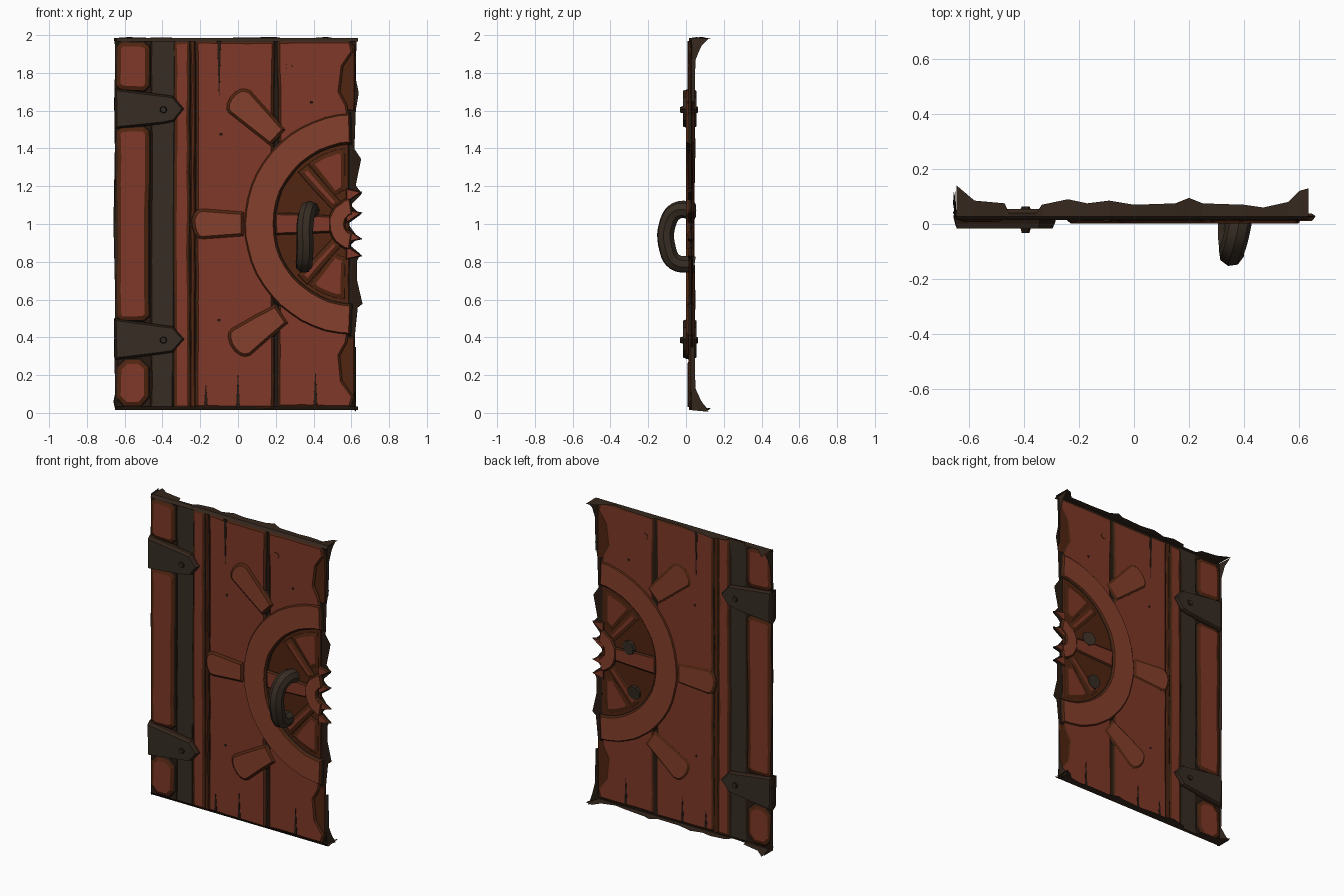
import bpy, bmesh, math, random
from mathutils import Vector

random.seed(4)
if "Cube" in bpy.data.objects:
    bpy.data.objects.remove(bpy.data.objects["Cube"], do_unlink=True)

MID = 0.028            # depth of the door's core sheet
CX, CZ = 0.62, 1.0     # centre of the carved wheel


def material(name, rgb):
    m = bpy.data.materials.new(name)
    m.use_nodes = True
    m.diffuse_color = (*rgb, 1)
    m.node_tree.nodes["Principled BSDF"].inputs["Base Color"].default_value = (*rgb, 1)
    return m


RED = material("red brown wood", (0.21, 0.04, 0.021))
LIGHT = material("worn wood", (0.235, 0.05, 0.025))
BROWN = material("dark brown wood", (0.08, 0.018, 0.005))
DARK = material("groove black brown", (0.022, 0.011, 0.006))
IRON = material("dark iron", (0.038, 0.026, 0.017))
LIP = material("edge brown", (0.035, 0.02, 0.012))


def make(name, bm, mats):
    me = bpy.data.meshes.new(name)
    bm.to_mesh(me)
    bm.free()
    for m in mats:
        me.materials.append(m)
    ob = bpy.data.objects.new(name, me)
    bpy.context.collection.objects.link(ob)
    return ob


def rough(pts, amp, step=0.13):
    """Split long edges and shake the points for a hand-hewn outline."""
    out = []
    for i, p in enumerate(pts):
        a, b = Vector(p), Vector(pts[(i + 1) % len(pts)])
        n = max(1, int((b - a).length / step))
        out += [a.lerp(b, k / n) + Vector((random.uniform(-amp, amp), random.uniform(-amp, amp)))
                for k in range(n)]
    return out


def plate(name, pts, depth, mat, edge=0.009, worn=0.009, worn_mat=BROWN, amp=0.003, y=MID):
    """Raised piece with a dark edge and a worn bevel, on both faces of the door."""
    bm = bmesh.new()
    outline = rough(pts, amp) if amp else [Vector(p) for p in pts]
    for side, d in ((-1, depth), (1, depth * 0.6)):
        f = bm.faces.new([bm.verts.new((p.x, y, p.y)) for p in outline])
        f.normal_update()
        if f.normal.y * side < 0:
            f.normal_flip()
        for width, share, slot in ((edge, 0.6, 1), (worn, 0.4, 2)):
            res = bmesh.ops.inset_individual(bm, faces=[f], thickness=width,
                                             depth=d * share, use_even_offset=True)
            for r in res["faces"]:
                if r is not f:
                    r.material_index = slot
        f.material_index = 0
    return make(name, bm, (mat, DARK, worn_mat))


def arc(r, a0, a1, n=20):
    return [(CX + r * math.cos(math.radians(a0 + (a1 - a0) * i / n)),
             CZ + r * math.sin(math.radians(a0 + (a1 - a0) * i / n))) for i in range(n + 1)]


def flip(pts):
    return [(x, 2 - z) for x, z in pts]


def box(x0, x1, z0, z1, c=0.012):
    return [(x0 + c, z0), (x1 - c, z0), (x1, z0 + c), (x1, z1 - c),
            (x1 - c, z1), (x0 + c, z1), (x0, z1 - c), (x0, z0 + c)]


def bar(a, b, w0, w1, rounded=True):
    """Tapered bar from a to b, the far end rounded."""
    a, b = Vector(a), Vector(b)
    d = (b - a).normalized()
    s = Vector((-d.y, d.x))
    pts = [a + s * w0, a - s * w0]
    if rounded:
        c = b - d * w1 * 0.7
        for i in range(8):
            t = math.pi * i / 7
            pts.append(c - s * w1 * math.cos(t) + d * w1 * 0.7 * math.sin(t))
    else:
        pts += [b - s * w1, b + s * w1]
    return pts


def disc(x, z, r, n=8):
    return [(x + r * math.cos(math.tau * i / n), z + r * math.sin(math.tau * i / n)) for i in range(n)]


# Core sheet with a splintered right edge
splinters = [(.63, .02), (.61, .22), (.62, .42), (.63, .56), (.66, .58), (.63, .7), (.63, .8),
             (.65, .84), (.59, .89), (.64, .93), (.58, 1), (.65, 1.05), (.6, 1.1), (.66, 1.16),
             (.62, 1.2), (.65, 1.34), (.62, 1.4), (.62, 1.6), (.64, 1.69), (.62, 1.78), (.63, 1.98)]
plate("core_sheet", [(-.65, 1.98), (-.65, .02)] + splinters, 0.002, DARK, 0.002, 0.002, DARK, 0.004)

# Left boards, held between the hinges
for name, z0, z1, c in (("lower", .03, .29, .05), ("middle", .48, 1.52, .03), ("upper", 1.7, 1.97, .03)):
    plate(name + "_left_board", box(-.65, -.465, z0, z1, c), 0.02, RED, 0.01, 0.02)

# Long boards
plate("narrow_board", box(-.345, -.25, .02, 1.975), 0.014, RED, 0.01, 0.012)
plate("groove_board", box(-.255, -.225, .02, 1.975, .004), 0.008, BROWN, 0.004, 0.004)
plate("middle_board", box(-.228, .195, .02, 1.975), 0.016, RED)

# Right boards, cut around the wheel, with worn strips at the broken edge
right = [(.205, 1.975), (.6, 1.975), (.62, 1.91), (.56, 1.83), (.545, 1.7), (.585, 1.63)]
right += arc(.5, 92, 145, 10)
strip = [(.62, 1.95), (.62, 1.6), (.53, 1.6), (.52, 1.95)]
for name, f in (("upper", lambda p: p), ("lower", flip)):
    plate(name + "_right_board", f(right), 0.016, RED)
    plate(name + "_worn_strip", f(strip), 0.007, BROWN, 0.003, 0.003)

# Cracks and knots
for i, (x, z0, z1) in enumerate(((-.1, 1.97, 1.68), (.0, .03, .2), (.41, .04, .21), (-.17, .04, .15))):
    plate(f"crack_{i}", [(x - .011, z0), (x + .011, z0), (x + .002, z1), (x - .002, z1)],
          0.019, DARK, 0.0005, 0.0005, DARK, 0)
plate("knot", disc(.27, 1.83, .028, 6), 0.02, RED, 0.006, 0.001)
for i, (x, z) in enumerate(((.39, 1.645), (-.09, 1.475), (-.1, .49))):
    plate(f"nail_hole_{i}", disc(x, z, .012, 6), 0.019, DARK, 0.002, 0.002, DARK, 0)

# Wheel interior: dark back, red wedges, inner spokes
plate("wheel_back", arc(.43, 94, 266), 0.006, BROWN, 0.003, 0.003)
wedge = arc(.41, 97, 128, 8) + arc(.18, 128, 105, 4)
for name, f in (("upper", lambda p: p), ("lower", flip)):
    plate(name + "_wedge", f(wedge), 0.012, RED, 0.008, 0.02)
    plate(name + "_inner_spoke", f(bar((.34, 1.3), (.53, 1.09), .04, .035, False)), 0.016, RED, 0.009, 0.02)
plate("middle_inner_spoke", bar((.19, 1), (.5, 1), .065, .05, False), 0.018, RED, 0.009, 0.006)

# Wheel hub, rim and outer grips
plate("wheel_hub", arc(.145, 100, 260, 12) + arc(.05, 260, 100, 6), 0.026, LIGHT, 0.006, 0.006)
plate("wheel_rim", arc(.595, 92, 268, 26) + arc(.42, 268, 92, 22), 0.027, LIGHT, 0.009, 0.007, amp=0.002)
plate("middle_grip", bar((.04, 1), (-.25, 1), .07, .09), 0.027, LIGHT, 0.009, 0.014)
plate("upper_grip", bar((.215, 1.45), (-.04, 1.69), .065, .09), 0.027, LIGHT, 0.009, 0.014)
plate("lower_grip", bar((.24, .53), (-.04, .34), .07, .095), 0.027, LIGHT, 0.009, 0.014)

# Splinters standing out from the broken hub
for i, (z, dz) in enumerate(((1.15, .02), (1.04, .02), (.94, -.02), (.85, -.02))):
    plate(f"hub_splinter_{i}", [(.57, z - .04), (.66, z + dz), (.57, z + .04)], 0.018, RED,
          0.003, 0.003, amp=0)

# Iron strap, hinges and bolts
plate("iron_strap", box(-.465, -.345, .02, 1.98, .004), 0.007, IRON, 0.006, 0.004, DARK)
hinge = [(-.655, .11), (-.4, .08), (-.34, .068), (-.28, 0), (-.34, -.068), (-.4, -.08), (-.655, -.11)]
for name, z in (("upper", 1.61), ("lower", .39)):
    plate(name + "_hinge", [(x, z + h) for x, h in hinge], 0.044, IRON, 0.006, 0.006, LIP)
    plate(name + "_bolt", disc(-.395, z - .005, .027, 7), 0.06, IRON, 0.005, 0.006, DARK, 0)


# Ragged lips folding back around the border
def lip(name, rows):
    bm = bmesh.new()
    strips = [[bm.verts.new(p) for p in row] for row in rows]
    for a, b in zip(strips, strips[1:]):
        for k in range(len(a) - 1):
            bm.faces.new((a[k], a[k + 1], b[k + 1], b[k]))
    make(name, bm, (LIP,))


profile = [(-.645, .14), (-.58, .085), (-.47, .075), (-.455, .04), (-.355, .04), (-.335, .07),
           (-.24, .09), (-.17, .075), (-.09, .085), (0, .07), (.15, .075), (.2, .095), (.25, .075),
           (.4, .07), (.47, .06), (.56, .08), (.6, .12), (.635, .13)]
for name, z, s in (("top_lip", 1.985, 1), ("bottom_lip", .015, -1)):
    lip(name, [[(x, .014, z - .018 * s), (x, .028, z),
                (x, d, z + s * random.uniform(-.012, .006))] for x, d in profile])
heights = [(.015, .12), (.06, .08), (.13, .05), (.35, .045), (.6, .05), (1, .042),
           (1.4, .05), (1.65, .045), (1.87, .05), (1.94, .08), (1.985, .12)]
lip("left_lip", [[(-.64, .016, z), (-.65, .028, z), (-.65 + random.uniform(-.01, .006), d, z)]
                 for z, d in heights])
lip("right_lip", [[(.615, .022, z), (.625, d, z + random.uniform(-.01, .01))]
                  for z, d in heights if z < .5])
lip("upper_right_lip", [[(.615, .022, z), (.625, d, z + random.uniform(-.01, .01))]
                        for z, d in heights if z > 1.5])

# Iron pull handle
cu = bpy.data.curves.new("pull_handle", "CURVE")
cu.dimensions = "3D"
cu.bevel_depth, cu.bevel_resolution, cu.resolution_u = 0.046, 2, 5
cu.use_fill_caps = True
path = [(.39, .045, 1.07), (.37, -.05, 1.07), (.355, -.098, 1), (.355, -.098, .87),
        (.35, -.06, .8), (.35, .045, .785)]
sp = cu.splines.new("BEZIER")
sp.bezier_points.add(len(path) - 1)
for bp, p in zip(sp.bezier_points, path):
    bp.co = p
    bp.handle_left_type = bp.handle_right_type = "AUTO"
cu.materials.append(IRON)
handle = bpy.data.objects.new("pull_handle", cu)
bpy.context.collection.objects.link(handle)
bpy.ops.object.select_all(action="DESELECT")
handle.select_set(True)
bpy.context.view_layer.objects.active = handle
bpy.ops.object.convert(target="MESH")
bpy.ops.object.shade_smooth_by_angle(angle=math.radians(40))
